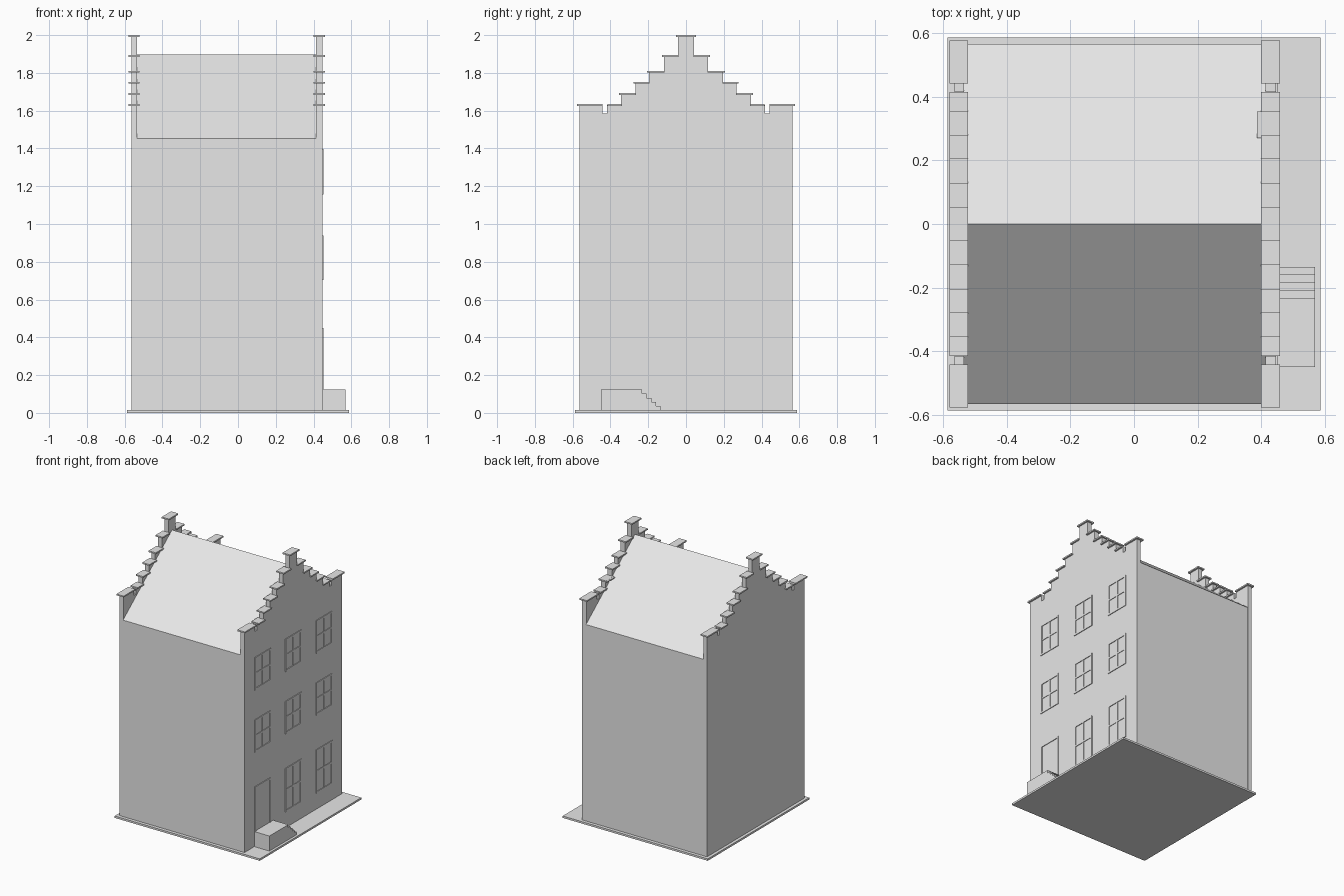
import bpy, bmesh

if "Cube" in bpy.data.objects:
    bpy.data.objects.remove(bpy.data.objects["Cube"])

# One flat stone grey for the whole model
stone = bpy.data.materials.new("stone grey")
stone.diffuse_color = (0.8, 0.8, 0.8, 1)
stone.use_nodes = True
stone.node_tree.nodes["Principled BSDF"].inputs["Base Color"].default_value = stone.diffuse_color


def finish(name, bm):
    bmesh.ops.recalc_face_normals(bm, faces=bm.faces)
    me = bpy.data.meshes.new(name)
    bm.to_mesh(me)
    bm.free()
    me.materials.append(stone)
    ob = bpy.data.objects.new(name, me)
    bpy.context.collection.objects.link(ob)
    return ob


def add_box(bm, x0, x1, y0, y1, z0, z1):
    vs = bmesh.ops.create_cube(bm, size=1)["verts"]
    for v in vs:
        v.co = ((x0 + x1) / 2 + v.co.x * (x1 - x0),
                (y0 + y1) / 2 + v.co.y * (y1 - y0),
                (z0 + z1) / 2 + v.co.z * (z1 - z0))


def box(name, *dims):
    bm = bmesh.new()
    add_box(bm, *dims)
    return finish(name, bm)


def extrude_x(name, profile, x0, x1):
    """Extrude a (y, z) outline along x."""
    bm = bmesh.new()
    face = bm.faces.new([bm.verts.new((x0, y, z)) for y, z in profile])
    ext = bmesh.ops.extrude_face_region(bm, geom=[face])["geom"]
    bmesh.ops.translate(bm, vec=(x1 - x0, 0, 0),
                        verts=[v for v in ext if isinstance(v, bmesh.types.BMVert)])
    return finish(name, bm)


BASE = 0.014
HALF = 0.563          # half depth of the house
CAP = 0.01            # thickness of cap stones
LEFT, RIGHT = (-0.565, -0.534), (0.413, 0.447)

# Pavement plate
box("base_plate", -0.587, 0.587, -0.587, 0.587, 0, BASE)

# House body with pitched roof on top
box("house_body", LEFT[1], RIGHT[0], -HALF, HALF, BASE, 1.453)
extrude_x("pitched_roof", [(-0.566, 1.453), (0.566, 1.453), (0, 1.897)],
          LEFT[1], RIGHT[0])

# Stepped gables: (half width of cap, top of cap), from the peak down
steps = [(0.054, 2.0), (0.127, 1.895), (0.206, 1.811),
         (0.279, 1.753), (0.354, 1.694), (0.415, 1.636)]
half = [(0, steps[0][1] - CAP / 2)]
for i, (w, z) in enumerate(steps):
    wall = w - 0.011 if i < 5 else 0.418
    half.append((wall, z - CAP / 2))
    below = steps[i + 1][1] - CAP / 2 if i < 5 else 1.585
    half.append((wall, below))
half += [(0.441, 1.585), (0.441, 1.631), (HALF, 1.631), (HALF, BASE)]
outline = half[1:] + [(-y, z) for y, z in reversed(half[1:])]

for side, (x0, x1) in (("left", LEFT), ("right", RIGHT)):
    extrude_x(side + "_gable_wall", outline, x0, x1)
    c0, c1 = x0 - 0.0145, x1 + 0.0125
    bm = bmesh.new()
    add_box(bm, c0, c1, -steps[0][0], steps[0][0], 2.0 - CAP, 2.0)
    for s in (-1, 1):
        for i in range(1, 6):
            w, z = steps[i]
            inner = steps[i - 1][0] - 0.014
            a, b = sorted((s * inner, s * w))
            add_box(bm, c0, c1, a, b, z - CAP, z)
        a, b = sorted((s * 0.441, s * 0.577))
        add_box(bm, c0, c1, a, b, 1.636 - CAP, 1.636)
    if side == "right":   # one slightly protruding cap stone
        add_box(bm, 0.387, 0.40, 0.27, 0.354, 1.686, 1.693)
    finish(side + "_gable_caps", bm)

# Front stoop with descending steps
stoop = [(-0.45, BASE), (-0.45, 0.124), (-0.232, 0.124)]
for i in range(4):
    z = 0.102 - i * 0.022
    stoop += [(-0.232 + i * 0.0242, z), (-0.232 + (i + 1) * 0.0242, z)]
stoop.append((-0.1352, BASE))
extrude_x("stoop", stoop, 0.44, 0.569)

# Window and door frames on the street face
FX0, FX1, BAR, W = 0.44, 0.452, 0.013, 0.0925


def frame(name, y, z0, z1, door=False):
    bm = bmesh.new()
    for s in (-1, 1):
        a, b = sorted((y + s * W, y + s * (W - BAR)))
        add_box(bm, FX0, FX1, a, b, z0, z1)
    add_box(bm, FX0, FX1, y - W, y + W, z1 - BAR, z1)
    if not door:
        mid = (z0 + z1) / 2
        add_box(bm, FX0, FX1, y - W, y + W, z0, z0 + BAR)
        add_box(bm, FX0, FX1 - 0.001, y - W, y + W, mid - BAR / 2, mid + BAR / 2)
        add_box(bm, FX0, FX1 - 0.001, y - BAR / 2, y + BAR / 2, z0, z1)
    finish(name, bm)


for row, (z0, z1) in enumerate(((0.13, 0.45), (0.703, 0.94), (1.157, 1.396))):
    for col, y in enumerate((-0.355, 0, 0.355)):
        if row == 0 and col == 0:
            frame("door_frame", y, 0.124, z1, door=True)
        else:
            frame(f"window_frame_{row}_{col}", y, z0, z1)
